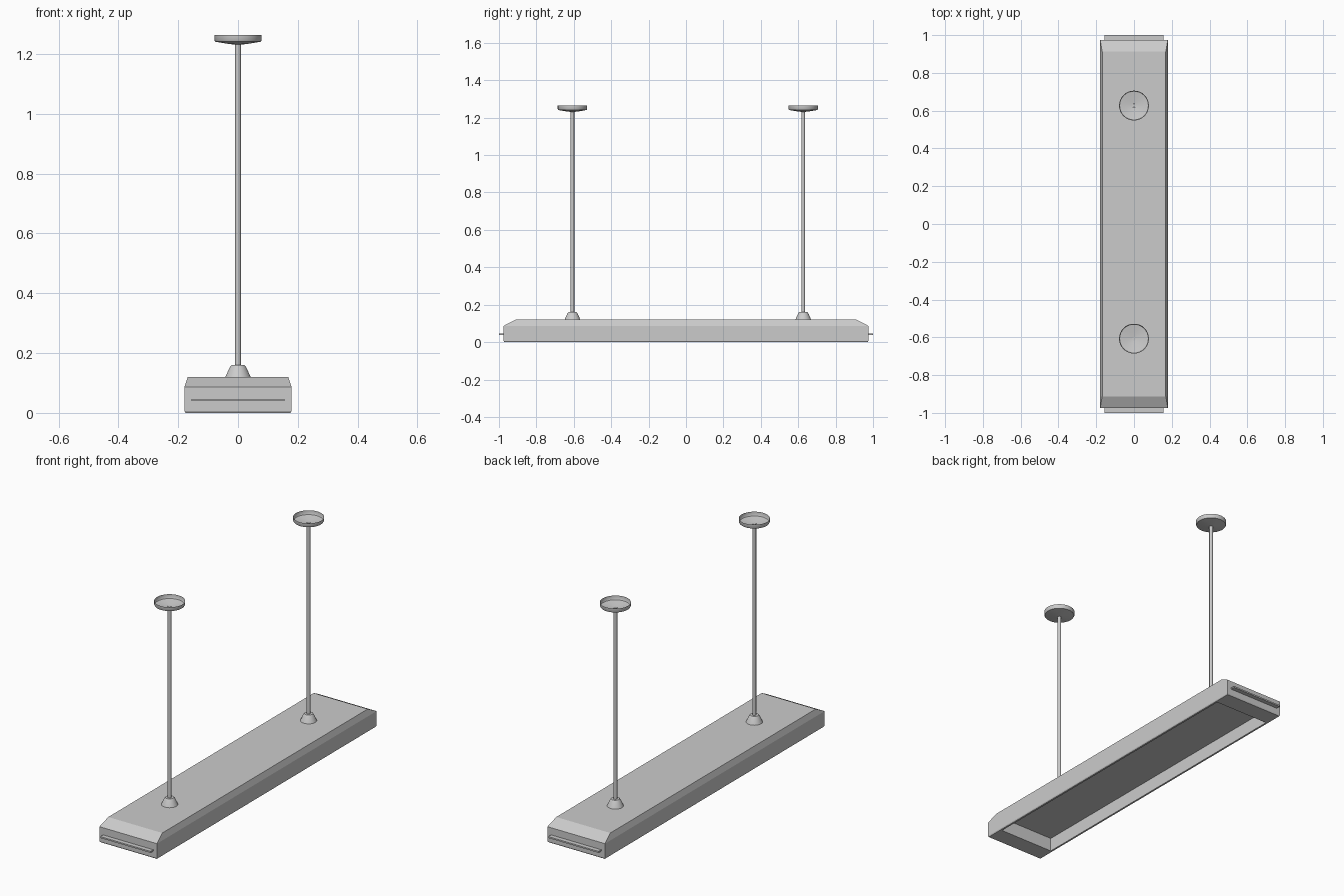
import bpy, bmesh, math

if "Cube" in bpy.data.objects:
    bpy.data.objects.remove(bpy.data.objects["Cube"])


def make_object(name, bm, smooth=False):
    bmesh.ops.recalc_face_normals(bm, faces=bm.faces)
    mesh = bpy.data.meshes.new(name)
    bm.to_mesh(mesh)
    bm.free()
    ob = bpy.data.objects.new(name, mesh)
    bpy.context.collection.objects.link(ob)
    if smooth:
        bpy.context.view_layer.objects.active = ob
        ob.select_set(True)
        bpy.ops.object.shade_smooth_by_angle(angle=math.radians(35))
        ob.select_set(False)
    return ob


def loft(bm, rings, cap_start, cap_end):
    loops = [[bm.verts.new(p) for p in ring] for ring in rings]
    n = len(loops[0])
    for a, b in zip(loops, loops[1:]):
        for i in range(n):
            j = (i + 1) % n
            bm.faces.new((a[i], a[j], b[j], b[i]))
    if cap_start:
        bm.faces.new(loops[0])
    if cap_end:
        bm.faces.new(loops[-1])


def rectangle(hx, hy, z):
    return [(-hx, -hy, z), (hx, -hy, z), (hx, hy, z), (-hx, hy, z)]


def turned(name, profile, y, cap_start=False, cap_end=False, sides=32):
    bm = bmesh.new()
    rings = [[(r * math.cos(2 * math.pi * i / sides),
               y + r * math.sin(2 * math.pi * i / sides), z)
              for i in range(sides)] for r, z in profile]
    loft(bm, rings, cap_start, cap_end)
    return make_object(name, bm, smooth=True)


# Housing: chamfered top, hollow underside with wide end margins
bm = bmesh.new()
loft(bm, [rectangle(0.168, 0.912, 0.12),
          rectangle(0.179, 0.975, 0.087),
          rectangle(0.179, 0.975, 0.006),
          rectangle(0.176, 0.972, 0.0),
          rectangle(0.166, 0.875, 0.0),
          rectangle(0.166, 0.875, 0.075)], True, True)
make_object("lamp_housing", bm)

# Thin tab projecting from each end
for side, label in ((-1, "front"), (1, "back")):
    bm = bmesh.new()
    bmesh.ops.create_cube(bm, size=1)
    for v in bm.verts:
        v.co.x *= 0.312
        v.co.y = v.co.y * 0.03 + side * 0.985
        v.co.z = v.co.z * 0.008 + 0.043
    make_object(label + "_end_tab", bm)

# Two hanging rods, each with a base collar and an open-topped ceiling cup
for y, label in ((-0.607, "front"), (0.627, "back")):
    turned(label + "_collar", [(0.043, 0.118), (0.028, 0.152), (0.022, 0.16)],
           y, True, True)
    turned(label + "_rod", [(0.0098, 0.12), (0.0098, 1.234)], y, True, True, 16)
    turned(label + "_ceiling_cup",
           [(0.0098, 1.231), (0.035, 1.234), (0.076, 1.241), (0.079, 1.246),
            (0.079, 1.264)], y)
